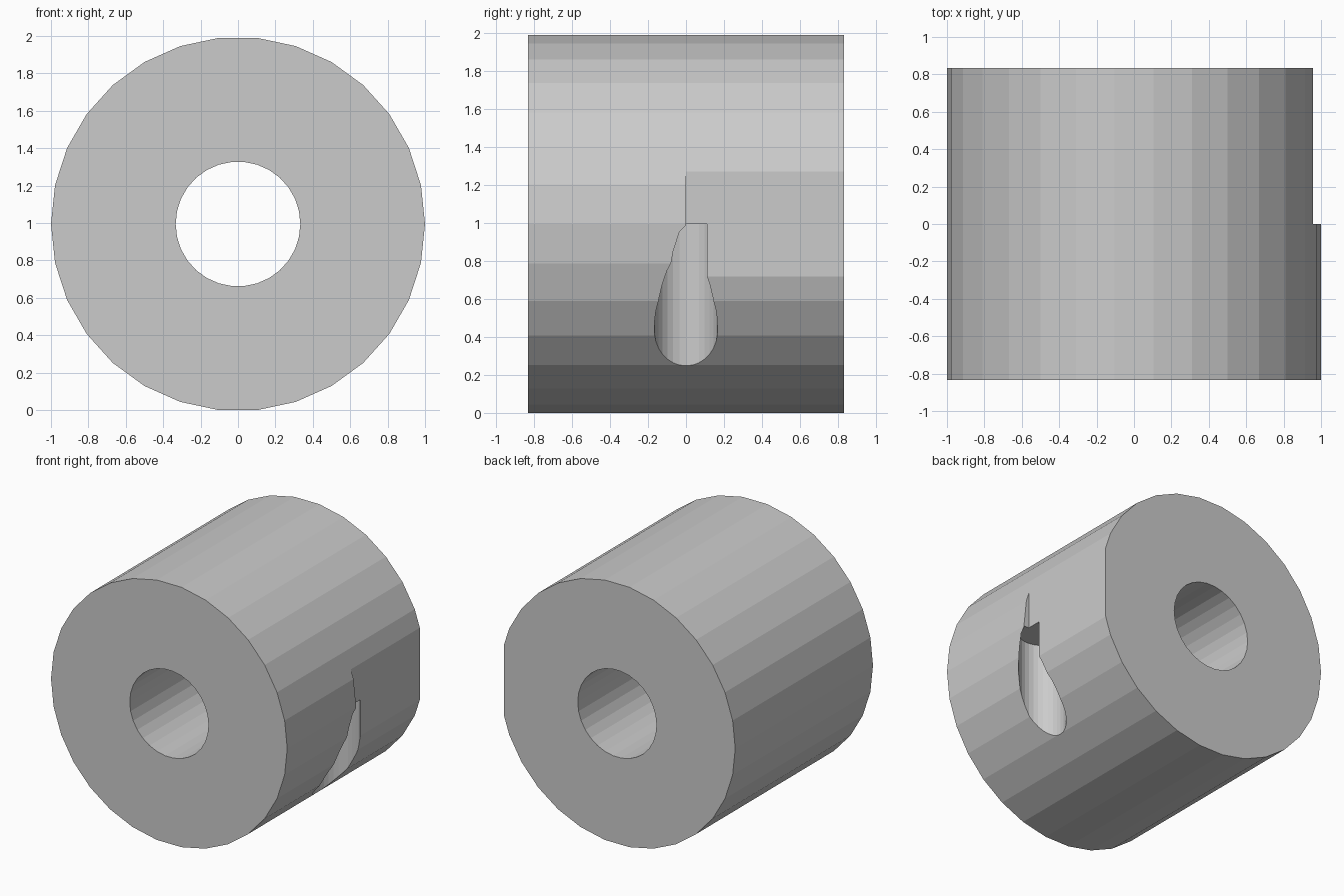
import bpy, bmesh
from math import sin, cos, pi
from mathutils import Vector

if "Cube" in bpy.data.objects:
    bpy.data.objects.remove(bpy.data.objects["Cube"])

SIDES = 30
ZC = cos(pi / SIDES)      # body axis height, resting on a flat facet
HALF = 0.833              # half length along y


def prism(name, ring, sweep):
    """Closed prism: a polygon ring swept along a vector."""
    bm = bmesh.new()
    face = bm.faces.new([bm.verts.new(p) for p in ring])
    new = bmesh.ops.extrude_face_region(bm, geom=[face], use_keep_orig=True)
    verts = [g for g in new["geom"] if isinstance(g, bmesh.types.BMVert)]
    bmesh.ops.translate(bm, verts=verts, vec=Vector(sweep))
    bmesh.ops.recalc_face_normals(bm, faces=bm.faces[:])
    mesh = bpy.data.meshes.new(name)
    bm.to_mesh(mesh)
    bm.free()
    obj = bpy.data.objects.new(name, mesh)
    bpy.context.collection.objects.link(obj)
    return obj


def angles():
    return [2 * pi * i / SIDES for i in range(SIDES)]


def y_ring(r, y):
    return [(r * cos(a), y, ZC + r * sin(a)) for a in angles()]


# Main drum
body = prism("collar_body", y_ring(1.0, -HALF), (0, 2 * HALF, 0))

# Through bore, shaft flat on the rear half, and vertical drilled pocket
bore = prism("bore_cutter", y_ring(1 / 3, -1), (0, 2, 0))
flat = prism("flat_cutter",
             [(0.956, 0, 0.3), (1.3, 0, 0.3), (1.3, 0, 1.7), (0.956, 0, 1.7)],
             (0, 1, 0))
drill = prism("drill_cutter",
              [(0.8325 + 0.1667 * cos(a), 0.1667 * sin(a), -0.2) for a in angles()],
              (0, 0, ZC + 0.2))

bpy.context.view_layer.objects.active = body
for cutter in (bore, flat, drill):
    mod = body.modifiers.new(cutter.name, 'BOOLEAN')
    mod.operation = 'DIFFERENCE'
    mod.solver = 'EXACT'
    mod.object = cutter
    bpy.ops.object.modifier_apply(modifier=mod.name)
    bpy.data.objects.remove(cutter, do_unlink=True)
